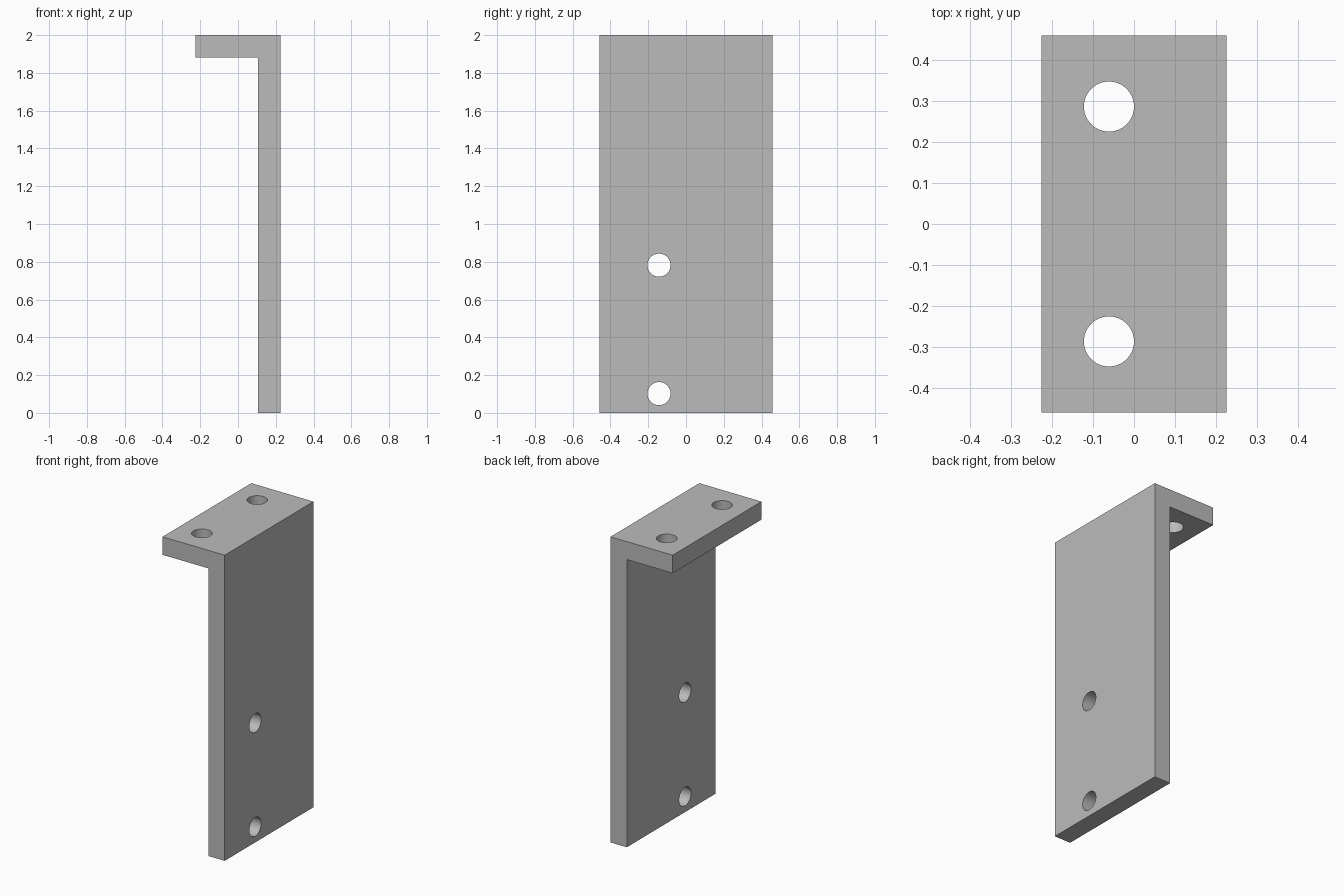
import bpy
import bmesh
from math import radians
from mathutils import Matrix, Vector

cube = bpy.data.objects.get("Cube")
if cube:
    bpy.data.objects.remove(cube, do_unlink=True)

HALF_X, HALF_Y, HEIGHT, THICK = 0.225, 0.459, 2.0, 0.118
HOLE_R = 0.061


def add_object(name, bm):
    bmesh.ops.recalc_face_normals(bm, faces=bm.faces)
    mesh = bpy.data.meshes.new(name)
    bm.to_mesh(mesh)
    bm.free()
    obj = bpy.data.objects.new(name, mesh)
    bpy.context.collection.objects.link(obj)
    return obj


def add_drill(bm, centre, rotation):
    bmesh.ops.create_cone(bm, cap_ends=True, segments=64, radius1=HOLE_R,
                          radius2=HOLE_R, depth=0.3,
                          matrix=Matrix.Translation(centre) @ rotation)


# Material
grey = bpy.data.materials.new("plain grey")
grey.use_nodes = True
colour = (0.5, 0.5, 0.5, 1)
grey.diffuse_color = colour
grey.node_tree.nodes["Principled BSDF"].inputs["Base Color"].default_value = colour

# L-shaped section extruded from front to back
inner_x, under_z = HALF_X - THICK, HEIGHT - THICK
profile = [(HALF_X, 0), (HALF_X, HEIGHT), (-HALF_X, HEIGHT),
           (-HALF_X, under_z), (inner_x, under_z), (inner_x, 0)]
bm = bmesh.new()
section = bm.faces.new([bm.verts.new((x, -HALF_Y, z)) for x, z in profile])
extruded = bmesh.ops.extrude_face_region(bm, geom=[section], use_keep_orig=True)
moved = [v for v in extruded["geom"] if isinstance(v, bmesh.types.BMVert)]
bmesh.ops.translate(bm, verts=moved, vec=Vector((0, 2 * HALF_Y, 0)))
bracket = add_object("angle_bracket", bm)
bracket.data.materials.append(grey)

# Drills: two through the flange, two through the upright plate
bm = bmesh.new()
for side in (-1, 1):
    add_drill(bm, (-0.061, side * 0.286, HEIGHT - THICK / 2), Matrix())
for z in (0.102, 0.782):
    add_drill(bm, (HALF_X - THICK / 2, -0.143, z), Matrix.Rotation(radians(90), 4, "Y"))
drills = add_object("hole_cutter", bm)
drills.hide_render = True
drills.data.materials.append(grey)

# Cut the holes and discard the cutter
cut = bracket.modifiers.new("holes", "BOOLEAN")
cut.operation = "DIFFERENCE"
cut.solver = "EXACT"
cut.object = drills
bpy.ops.object.select_all(action="DESELECT")
bracket.select_set(True)
bpy.context.view_layer.objects.active = bracket
bpy.ops.object.modifier_apply(modifier=cut.name)
bpy.data.objects.remove(drills, do_unlink=True)
bpy.ops.object.shade_smooth_by_angle(angle=radians(30))
